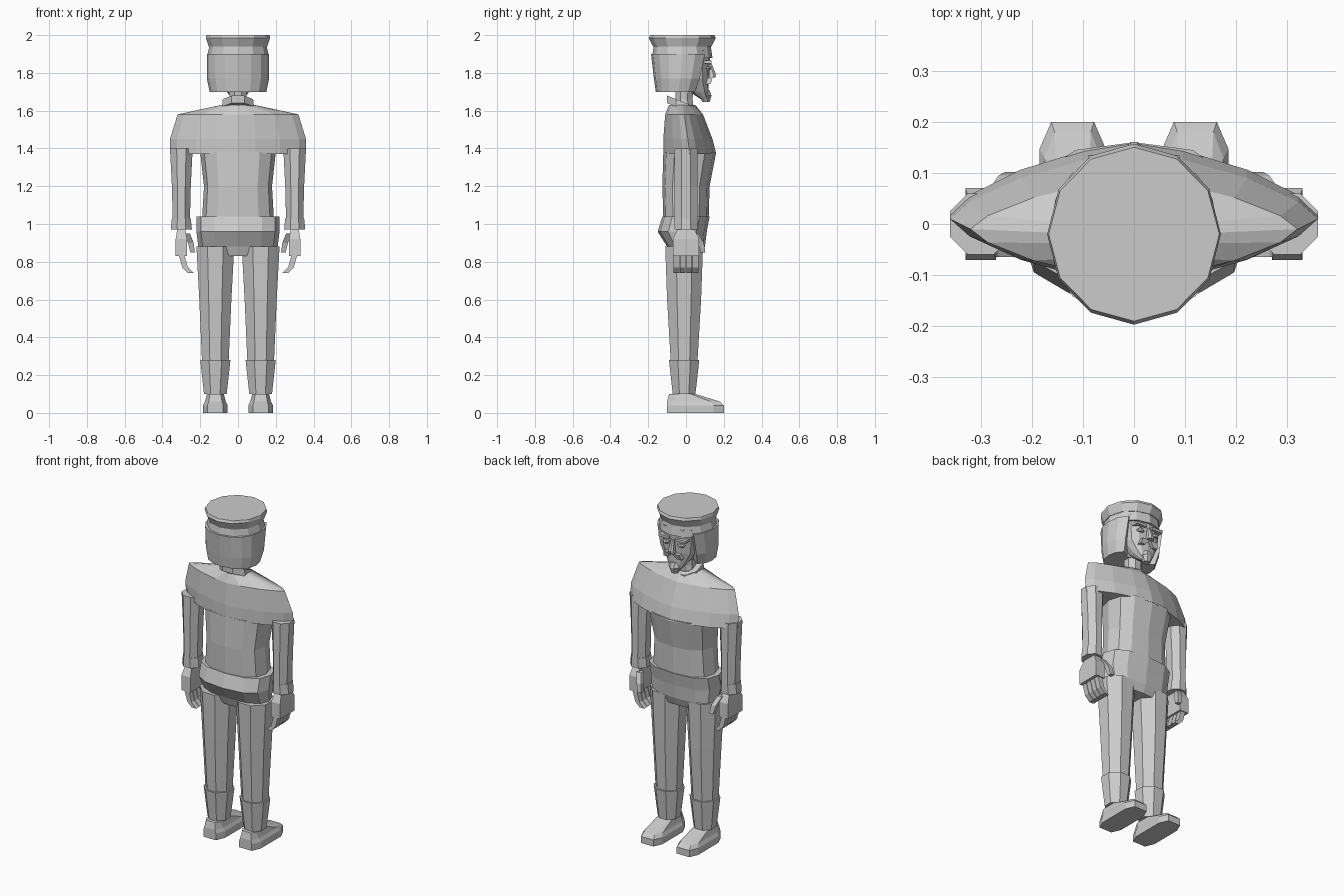
import bpy
import bmesh
import math

default_cube = bpy.data.objects.get("Cube")
if default_cube:
    bpy.data.objects.remove(default_cube, do_unlink=True)

# One plain colour for the whole figure
clay = bpy.data.materials.new("plain grey")
clay.use_nodes = True
grey = (.6, .6, .6, 1)
clay.diffuse_color = grey
clay.node_tree.nodes["Principled BSDF"].inputs["Base Color"].default_value = grey


def at(z, wide, deep=None, x=0, y=0):
    """One level of a part: height, half width, half depth and centre offset."""
    return z, wide, deep or wide, x, y


def bend(value, power):
    return math.copysign(abs(value) ** power, value)


def outline(sides, power, opening):
    """Polygon in a unit square: low powers are boxy, high powers are pointed."""
    turn = math.pi / sides if sides < 10 else 0
    points = []
    for i in range(sides):
        angle = turn + math.tau * i / sides
        points.append((bend(math.cos(angle), power), bend(math.sin(angle), power)))
    reach = max(px for px, py in points)
    points = [(px / reach, py / reach) for px, py in points]
    if opening:
        # Push the middle of the front inwards
        points = [(px, py / 2 if py > 0 and abs(px) < .6 else py) for px, py in points]
    return points


def loft(name, *levels, sides=8, power=1, x=0, y=0, mirror=1, tilt=0, opening=False):
    """Skin a closed low-poly solid through its levels."""
    bm = bmesh.new()
    loops = []
    for z, wide, deep, shift_x, shift_y in levels:
        loop = []
        for px, py in outline(sides, power, opening):
            across = mirror * (x + shift_x + px * wide)
            along = y + shift_y + py * deep
            loop.append(bm.verts.new((across, along, z + tilt * along)))
        loops.append(loop)
    for lower, upper in zip(loops, loops[1:]):
        for i in range(sides):
            j = (i + 1) % sides
            bm.faces.new((lower[i], lower[j], upper[j], upper[i]))
    bm.faces.new(loops[0])
    bm.faces.new(loops[-1])
    bmesh.ops.recalc_face_normals(bm, faces=bm.faces)
    mesh = bpy.data.meshes.new(name)
    bm.to_mesh(mesh)
    bm.free()
    mesh.materials.append(clay)
    part = bpy.data.objects.new(name, mesh)
    bpy.context.collection.objects.link(part)


def pair(name, *levels, **options):
    """Make the left part and its reflection on the right."""
    loft("left_" + name, *levels, mirror=1, **options)
    loft("right_" + name, *levels, mirror=-1, **options)


# Jacket: tapered trunk with wide, pointed shoulders above the armpits
loft("jacket_trunk",
     at(1.03, wide=.19, deep=.12),
     at(1.2, wide=.18, deep=.125),
     at(1.38, wide=.2, deep=.14, y=.02),
     sides=12, power=.8)
loft("jacket_shoulders",
     at(1.37, wide=.36, deep=.14, y=.02),
     at(1.45, wide=.36, deep=.13, y=.01),
     at(1.58, wide=.32, deep=.1, y=-.01),
     at(1.63, wide=.09, deep=.07, y=-.02),
     sides=16, power=1.4)

# Sleeves and flared cuffs
arm_x = .3
pair("sleeve",
     at(1, wide=.045, deep=.06),
     at(1.2, wide=.05, deep=.06),
     at(1.4, wide=.06),
     x=arm_x)
pair("cuff",
     at(.97, wide=.056, deep=.06),
     at(1.03, wide=.05, deep=.06),
     x=arm_x)

# Hands: palm, curled fingers and thumb
pair("palm",
     at(.83, wide=.03, deep=.07),
     at(.92, wide=.03, deep=.07),
     at(.98, wide=.02, deep=.04),
     sides=4, x=arm_x)
for number, finger in enumerate(("little", "ring", "middle", "index")):
    pair(finger + "_finger",
         at(.74, wide=.015, x=-.05),
         at(.77, wide=.015, x=-.02),
         at(.84, wide=.015),
         sides=4, x=arm_x, y=(number - 1.5) / 30)
pair("thumb",
     at(.85, wide=.012, x=-.06, y=.03),
     at(.9, wide=.015, x=-.05, y=.02),
     at(.95, wide=.015, x=-.03, y=-.01),
     sides=4, x=arm_x, y=.06)

# Trousers: hips bulging behind, then two straight legs
leg_x = .12
loft("trouser_hips",
     at(.83, wide=.19, deep=.08),
     at(.88, wide=.21, deep=.1),
     at(.96, wide=.22, deep=.13, y=-.02),
     at(1.04, wide=.22, deep=.125),
     sides=12, power=.8)
pair("trouser_leg",
     at(.26, wide=.07),
     at(.6, wide=.085, deep=.09),
     at(.88, wide=.1),
     x=leg_x, y=-.01)

# Boots: flared shaft and long blunt foot
pair("boot_shaft",
     at(.1, wide=.06),
     at(.28, wide=.08),
     x=leg_x, y=-.01)
pair("boot_foot",
     at(0, wide=.065, deep=.15),
     at(.04, wide=.065, deep=.15),
     at(.06, wide=.055, deep=.14, y=-.01),
     at(.1, wide=.045, deep=.07, y=-.07),
     power=.5, x=leg_x, y=.05)

# Thin neck and a collar that drops toward the throat
loft("neck",
     at(1.58, wide=.055),
     at(1.66, wide=.045),
     at(1.76, wide=.05),
     y=-.01)
loft("collar",
     at(1.6, wide=.085, deep=.08),
     at(1.64, wide=.08),
     y=-.02, tilt=-.4)

# Hair: shell open at the face, closed by a forehead band
loft("hair",
     at(1.7, wide=.15, deep=.12, y=-.02),
     at(1.77, wide=.165, deep=.14, y=-.01),
     at(1.9, wide=.165),
     sides=16, power=.9, y=-.02, opening=True)
loft("forehead_band",
     at(1.88, wide=.165, deep=.16),
     at(1.95, wide=.15),
     sides=12, y=-.02)

# Flat cap with an overhanging rim
loft("cap",
     at(1.94, wide=.155),
     at(1.985, wide=.17, deep=.177),
     at(2, wide=.167, deep=.17),
     sides=12, y=-.02)

# Face: narrow jaw with raised features
loft("face",
     at(1.66, wide=.03, deep=.02, y=.06),
     at(1.7, wide=.06, deep=.05, y=.03),
     at(1.77, wide=.1, deep=.08),
     at(1.92, wide=.115, deep=.09),
     sides=12, power=.8, y=.04)
loft("nose",
     at(1.775, wide=.022, deep=.02),
     at(1.79, wide=.018, deep=.025),
     at(1.85, wide=.01, y=-.01),
     y=.135)
loft("chin_tuft",
     at(1.645, wide=.02),
     at(1.68, wide=.035, deep=.03),
     at(1.71, wide=.025, deep=.02),
     y=.105)
pair("moustache",
     at(1.74, wide=.015, x=.02),
     at(1.77, wide=.025, deep=.015, y=.01),
     sides=4, x=.025, y=.115)
pair("eyebrow",
     at(1.85, wide=.035, deep=.02),
     at(1.865, wide=.035, deep=.02),
     sides=4, x=.055, y=.115)
pair("eye",
     at(1.815, wide=.015),
     at(1.825, wide=.022, deep=.018),
     at(1.835, wide=.015),
     x=.05, y=.115)
